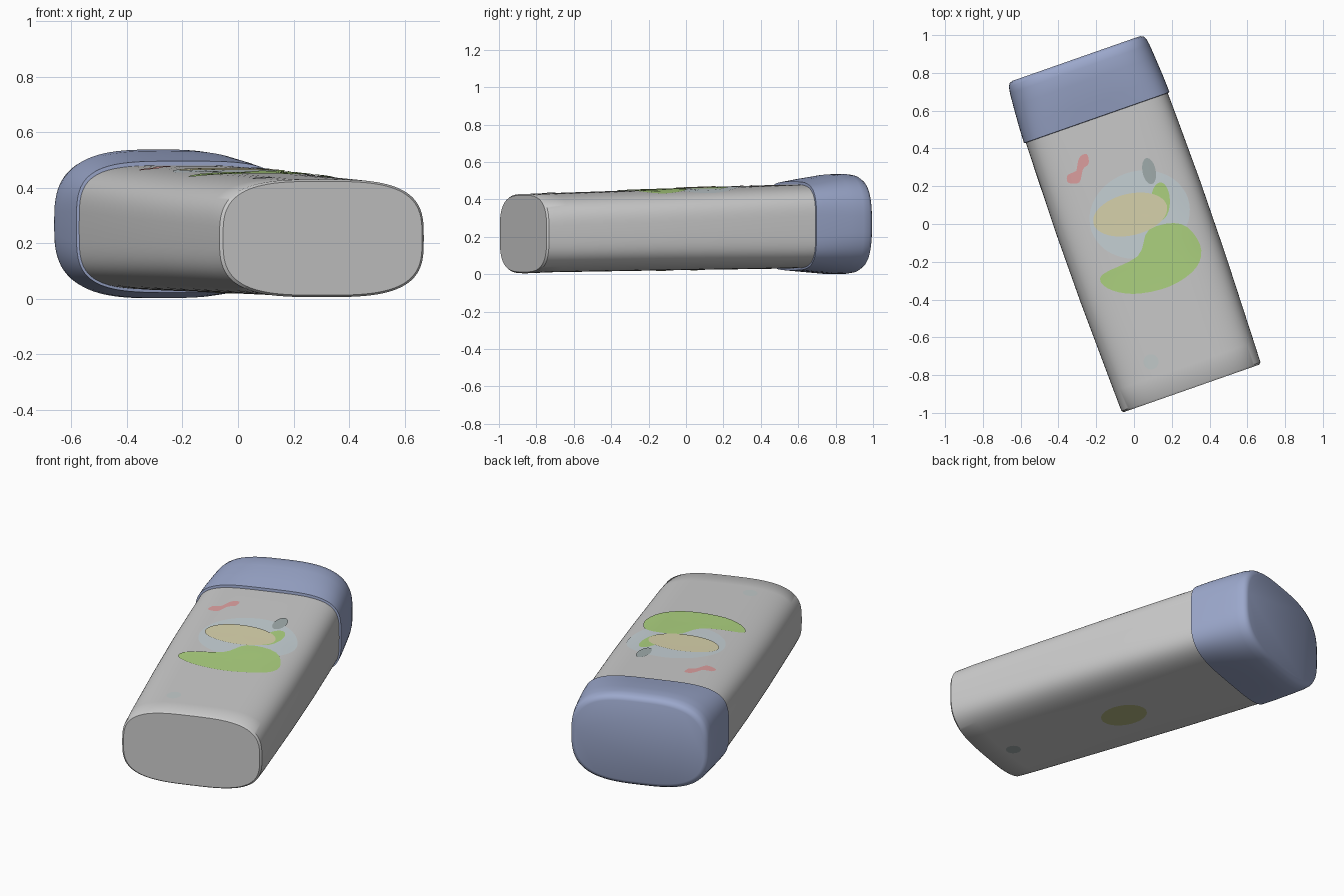
import bpy, bmesh, math
from mathutils import Vector

if "Cube" in bpy.data.objects:
    bpy.data.objects.remove(bpy.data.objects["Cube"])

ANGLE = math.radians(19.3)          # the stick lies turned on the ground
C, S = math.cos(ANGLE), math.sin(ANGLE)
SEG = 96

# stations: position along, half width, half height, centre height, squareness
BODY = [(-0.922, 0.380, 0.205, 0.217, 3.2), (-0.912, 0.390, 0.212, 0.217, 3.2),
        (-0.80, 0.393, 0.211, 0.221, 3.4), (-0.30, 0.404, 0.215, 0.233, 3.5),
        (0.10, 0.406, 0.219, 0.243, 3.7), (0.45, 0.401, 0.223, 0.252, 3.9),
        (0.64, 0.397, 0.224, 0.257, 4.0)]
CAP = [(0.595, 0.398, 0.222, 0.257, 4.0), (0.597, 0.408, 0.237, 0.258, 3.8),
       (0.68, 0.405, 0.249, 0.262, 3.5), (0.80, 0.397, 0.265, 0.267, 3.1),
       (0.87, 0.391, 0.268, 0.269, 3.0), (0.905, 0.385, 0.263, 0.269, 3.0),
       (0.921, 0.375, 0.252, 0.269, 3.0), (0.928, 0.358, 0.236, 0.269, 3.0)]


def material(name, rgb):
    m = bpy.data.materials.new(name)
    m.diffuse_color = (*rgb, 1)
    m.use_nodes = True
    m.node_tree.nodes["Principled BSDF"].inputs["Base Color"].default_value = m.diffuse_color
    return m


def finish(name, bm, mat=None):
    me = bpy.data.meshes.new(name)
    bm.to_mesh(me)
    bm.free()
    ob = bpy.data.objects.new(name, me)
    bpy.context.collection.objects.link(ob)
    ob.rotation_euler.z = ANGLE
    if mat:
        me.materials.append(mat)
    return ob


def section_at(v):
    """Interpolated body section at a position along the stick."""
    for a, b in zip(BODY, BODY[1:]):
        if v <= b[0]:
            t = (v - a[0]) / (b[0] - a[0])
            return [p + (q - p) * t for p, q in zip(a, b)]


def loft(name, stations, mat=None):
    """Skin rounded-rectangle sections into a closed solid."""
    bm = bmesh.new()
    rings = []
    for v, hw, hh, zc, n in stations:
        ring = []
        for i in range(SEG):
            a = 2 * math.pi * i / SEG
            c, s = math.cos(a), math.sin(a)
            x = math.copysign(abs(c) ** (2 / n), c) * hw
            z = math.copysign(abs(s) ** (2 / n), s) * hh
            ring.append(bm.verts.new((x, v, zc + z)))
        rings.append(ring)
    for r, q in zip(rings, rings[1:]):
        for i in range(SEG):
            j = (i + 1) % SEG
            bm.faces.new((r[i], r[j], q[j], q[i]))
    bm.faces.new(rings[0])
    bm.faces.new(rings[-1])
    bmesh.ops.recalc_face_normals(bm, faces=bm.faces)
    ob = finish(name, bm, mat)
    bpy.ops.object.select_all(action='DESELECT')
    ob.select_set(True)
    bpy.context.view_layer.objects.active = ob
    bpy.ops.object.shade_smooth_by_angle(angle=math.radians(40))
    return ob


def patch(name, outline, mat, lift, side=1):
    """Thin coloured print that follows the body; outline in top-view x, y."""
    pts = [Vector((x * C + y * S, y * C - x * S)) for x, y in outline]
    k, curve = len(pts), []
    for i in range(k):              # smooth the outline (Catmull-Rom)
        p0, p1, p2, p3 = (pts[(i + d) % k] for d in (-1, 0, 1, 2))
        for t in (0, 0.25, 0.5, 0.75):
            curve.append(0.5 * (2 * p1 + (p2 - p0) * t
                         + (2 * p0 - 5 * p1 + 4 * p2 - p3) * t * t
                         + (3 * p1 - p0 - 3 * p2 + p3) * t ** 3))
    mid = sum(curve, Vector((0, 0))) / len(curve)
    bm = bmesh.new()

    def on_body(p):
        _, hw, hh, zc, n = section_at(p.y)
        h = hh * (1 - abs(p.x / hw) ** n) ** (1 / n) + lift
        return bm.verts.new((p.x, p.y, zc + side * h))

    rings = [[on_body(mid + (p - mid) * f) for p in curve]
             for f in (1, 0.8, 0.6, 0.4, 0.2)]
    centre, m = on_body(mid), len(curve)
    for i in range(m):
        j = (i + 1) % m
        for r, q in zip(rings, rings[1:]):
            bm.faces.new((r[i], r[j], q[j], q[i]))
        bm.faces.new((rings[-1][i], rings[-1][j], centre))
    for f in bm.faces:
        f.normal_update()
        f.smooth = True
        if f.normal.z * side < 0:
            f.normal_flip()
    return finish(name, bm, mat)


def oval(cx, cy, rx, ry, turn=0.0):
    c, s = math.cos(turn), math.sin(turn)
    pts = [(rx * math.cos(a), ry * math.sin(a))
           for a in (math.pi * i / 6 for i in range(12))]
    return [(cx + x * c - y * s, cy + x * s + y * c) for x, y in pts]


# container and lid
loft("container_body", BODY)
loft("lid", CAP, material("lid_blue", (0.33, 0.39, 0.60)))

# printed label patches on the upper face
blue = material("pale_blue", (0.58, 0.65, 0.68))
green = material("green", (0.43, 0.66, 0.22))
yellow = material("yellow", (0.70, 0.66, 0.42))
red = material("red", (0.74, 0.36, 0.36))
dark = material("dark_grey", (0.36, 0.42, 0.42))
spot = material("spot_grey", (0.55, 0.60, 0.60))
olive = material("olive", (0.46, 0.48, 0.22))

patch("label_background", oval(0.03, 0.05, 0.27, 0.23, ANGLE), blue, 0.002)
patch("label_green", [(-0.17, -0.27), (0.02, -0.17), (0.08, -0.03), (0.25, 0.0),
                      (0.35, -0.11), (0.33, -0.23), (0.19, -0.33),
                      (0.0, -0.37), (-0.14, -0.34)], green, 0.004)
patch("label_green_tip", oval(0.14, 0.12, 0.05, 0.10), green, 0.004)
patch("label_yellow", oval(-0.02, 0.05, 0.20, 0.11, ANGLE * 0.7), yellow, 0.006)
patch("label_dark_mark", oval(0.08, 0.28, 0.035, 0.07, 0.2), dark, 0.005)
patch("label_red_mark", [(-0.35, 0.22), (-0.29, 0.22), (-0.27, 0.29), (-0.24, 0.32),
                         (-0.25, 0.37), (-0.29, 0.35), (-0.31, 0.27),
                         (-0.35, 0.26)], red, 0.003)
patch("label_spot", oval(0.09, -0.73, 0.04, 0.04), spot, 0.003)

# faint marks on the underside
patch("underside_mark", oval(0.02, -0.06, 0.10, 0.13, ANGLE), olive, 0.002, -1)
patch("underside_spot", oval(0.25, -0.71, 0.04, 0.04), dark, 0.002, -1)
